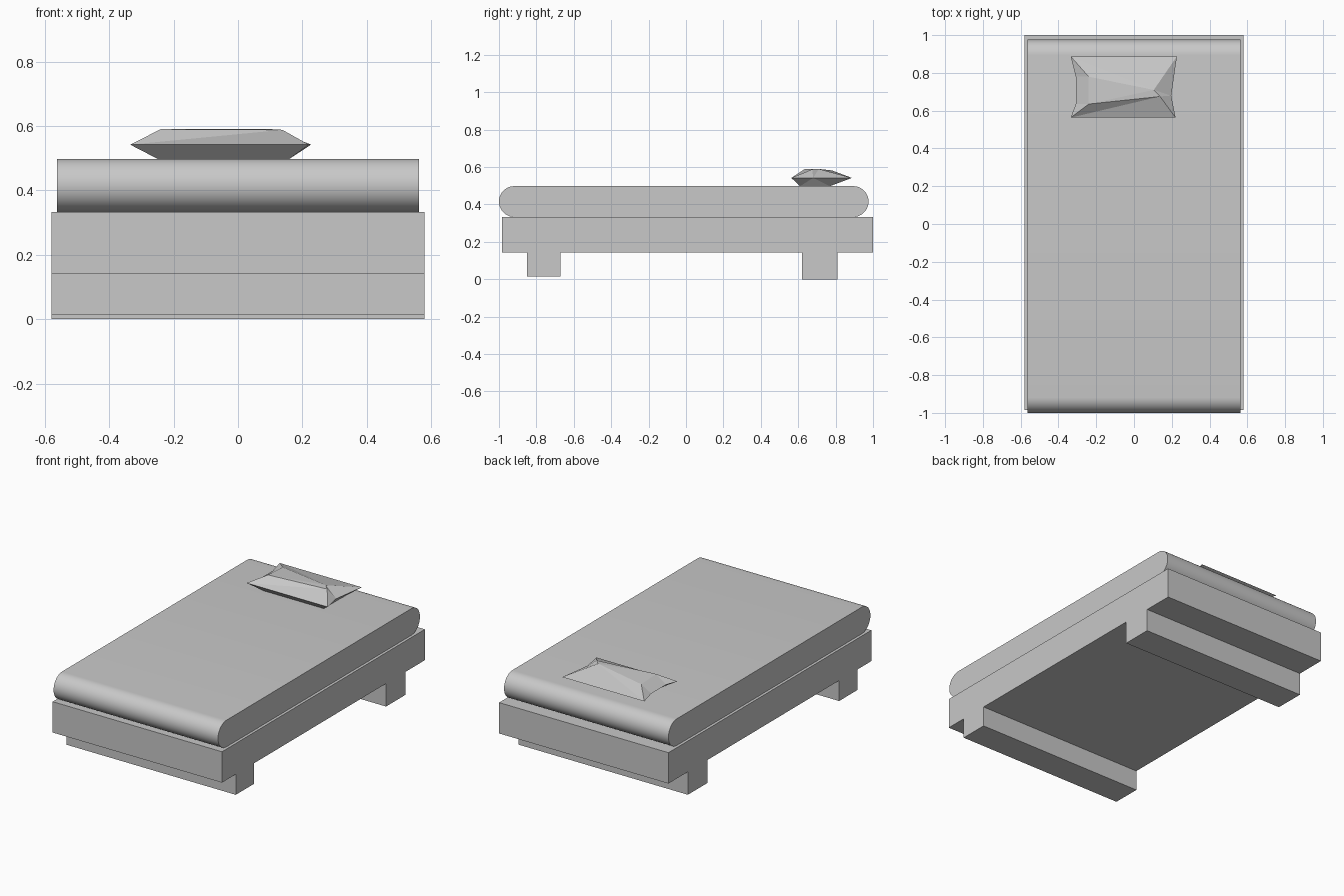
import bpy
import bmesh
import math

cube = bpy.data.objects.get("Cube")
if cube:
    bpy.data.objects.remove(cube, do_unlink=True)

grey = bpy.data.materials.new("light grey")
grey.use_nodes = True
colour = (0.58, 0.58, 0.58, 1)
grey.diffuse_color = colour
grey.node_tree.nodes["Principled BSDF"].inputs["Base Color"].default_value = colour


def finish(name, bm):
    bmesh.ops.recalc_face_normals(bm, faces=bm.faces)
    mesh = bpy.data.meshes.new(name)
    bm.to_mesh(mesh)
    bm.free()
    mesh.materials.append(grey)
    obj = bpy.data.objects.new(name, mesh)
    bpy.context.collection.objects.link(obj)
    return obj


def extrude_profile(name, points, half_width):
    """Sweep a side outline (y, z) across the width."""
    bm = bmesh.new()
    face = bm.faces.new([bm.verts.new((-half_width, y, z)) for y, z in points])
    swept = bmesh.ops.extrude_face_region(bm, geom=[face])["geom"]
    verts = [v for v in swept if isinstance(v, bmesh.types.BMVert)]
    bmesh.ops.translate(bm, verts=verts, vec=(2 * half_width, 0, 0))
    return finish(name, bm)


# Bed frame with two full-width feet, the front one slightly shorter
extrude_profile("bed_frame", [
    (-0.985, 0.333), (-0.985, 0.142), (-0.85, 0.142), (-0.85, 0.015),
    (-0.67, 0.015), (-0.67, 0.142), (0.62, 0.142), (0.62, 0),
    (0.81, 0), (0.81, 0.142), (1, 0.142), (1, 0.333)], 0.58)

# Mattress with rounded ends
bottom, top, steps = 0.333, 0.498, 20
radius = (top - bottom) / 2
outline = []
for centre, start in ((0.976 - radius, -90), (-1 + radius, 90)):
    for i in range(steps + 1):
        a = math.radians(start + 180 * i / steps)
        outline.append((centre + radius * math.cos(a),
                        bottom + radius + radius * math.sin(a)))
mattress = extrude_profile("mattress", outline, 0.563)
bpy.context.view_layer.objects.active = mattress
mattress.select_set(True)
bpy.ops.object.shade_smooth_by_angle(angle=math.radians(30))
mattress.select_set(False)

# Faceted pillow: pinched rim between a small top and a small base
bm = bmesh.new()


def ring(points):
    return [bm.verts.new(p) for p in points]


seam = 0.542
rim = ring([(-0.335, 0.563, seam), (0.22, 0.563, seam), (0.197, 0.68, seam),
            (0.227, 0.887, seam), (-0.335, 0.887, seam),
            (-0.308, 0.78, seam), (-0.308, 0.635, seam)])
crown = ring([(-0.24, 0.635, 0.59), (0.138, 0.675, 0.588),
              (0.105, 0.71, 0.59), (-0.24, 0.78, 0.582)])
base = ring([(-0.25, 0.61, 0.498), (0.16, 0.61, 0.498),
             (0.16, 0.77, 0.498), (-0.25, 0.77, 0.498)])
for cap in (crown, base):
    a, b, c, d = cap
    for face in ((rim[0], rim[1], b), (rim[0], b, a), (rim[1], rim[2], b),
                 (rim[2], c, b), (rim[2], rim[3], c), (rim[3], rim[4], c),
                 (rim[4], d, c), (rim[4], rim[5], d),
                 (rim[5], rim[6], a, d), (rim[6], rim[0], a),
                 (a, b, c), (a, c, d)):
        bm.faces.new(face)
finish("pillow", bm)
